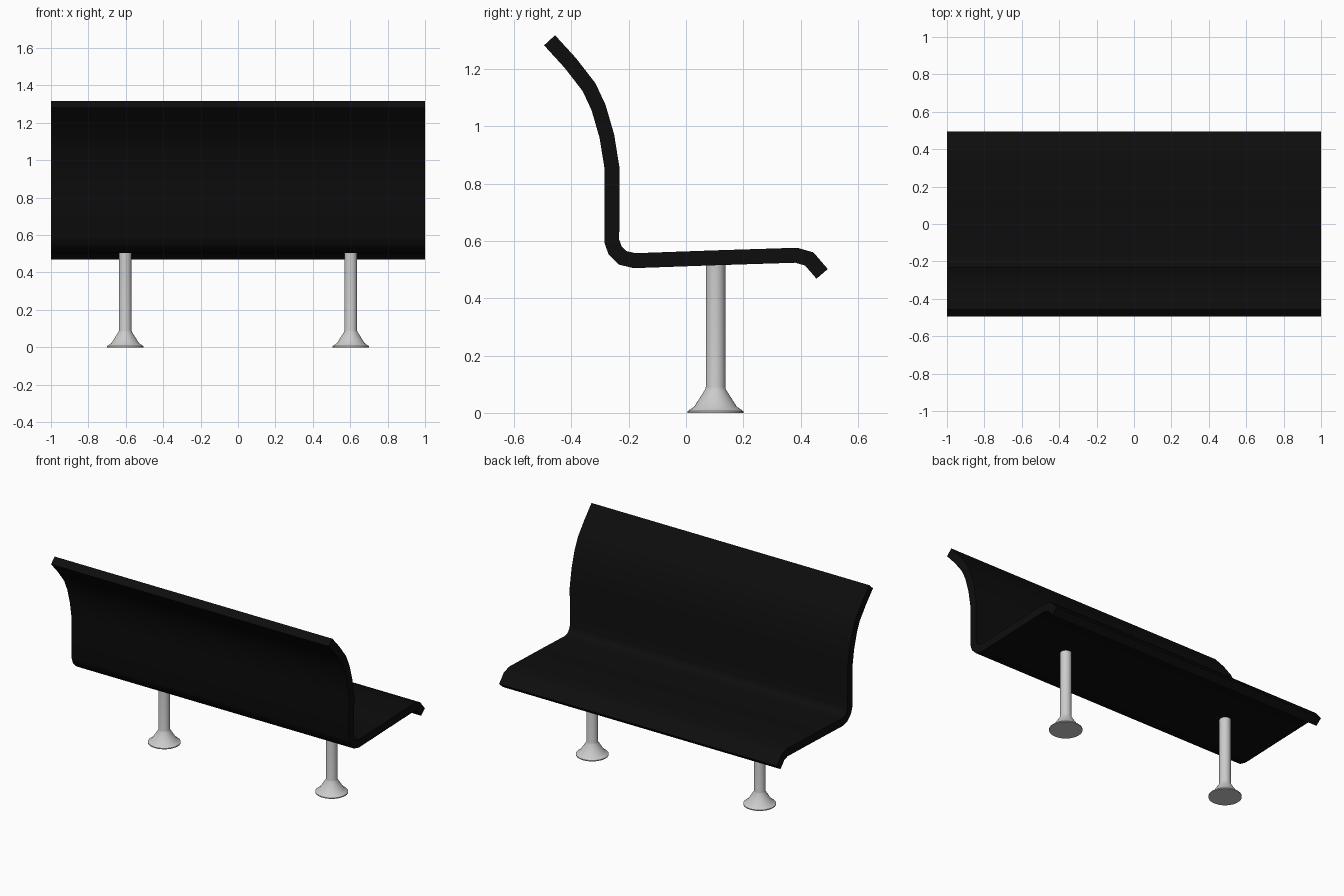
import bpy, bmesh, math
from mathutils import Vector

if "Cube" in bpy.data.objects:
    bpy.data.objects.remove(bpy.data.objects["Cube"])


def finish(bm, name, angle):
    bmesh.ops.recalc_face_normals(bm, faces=bm.faces)
    mesh = bpy.data.meshes.new(name)
    bm.to_mesh(mesh)
    bm.free()
    obj = bpy.data.objects.new(name, mesh)
    bpy.context.collection.objects.link(obj)
    bpy.ops.object.select_all(action='DESELECT')
    obj.select_set(True)
    bpy.context.view_layer.objects.active = obj
    bpy.ops.object.shade_smooth_by_angle(angle=math.radians(angle))
    return obj


def offset(path, d):
    """Mitred parallel of an open 2D path."""
    result = []
    for i, p in enumerate(path):
        a = (p - path[i - 1]).normalized() if i else None
        b = (path[i + 1] - p).normalized() if i < len(path) - 1 else None
        a, b = a or b, b or a
        n1, n2 = Vector((-a.y, a.x)), Vector((-b.y, b.x))
        m = (n1 + n2).normalized()
        result.append(p + m * d / m.dot(n1))
    return result


# Seat and backrest: one bent sheet, centre line in (y, z)
line = [Vector(p) for p in (
    (-0.476, 1.300), (-0.403, 1.220), (-0.338, 1.136), (-0.305, 1.065),
    (-0.276, 0.965), (-0.258, 0.853), (-0.259, 0.600), (-0.248, 0.568),
    (-0.221, 0.541), (-0.180, 0.531), (0.100, 0.541), (0.385, 0.550),
    (0.430, 0.537), (0.475, 0.485))]
left, right = offset(line, 0.026), offset(line, -0.026)
bm = bmesh.new()
rings = [[bm.verts.new((x, p.x, p.y)) for x, p in
          ((-1, a), (1, a), (1, b), (-1, b))] for a, b in zip(left, right)]
for r, s in zip(rings, rings[1:]):
    for i in range(4):
        j = (i + 1) % 4
        bm.faces.new((r[i], r[j], s[j], s[i]))
bm.faces.new(rings[0])
bm.faces.new(rings[-1])
seat = finish(bm, "seat_and_backrest", 40)
black = bpy.data.materials.new("black")
black.diffuse_color = (0.004, 0.004, 0.004, 1)
black.use_nodes = True
black.node_tree.nodes["Principled BSDF"].inputs["Base Color"].default_value = black.diffuse_color
seat.data.materials.append(black)

# Legs: turned posts with flared feet
profile = [(0.097, 0), (0.097, 0.006), (0.090, 0.011), (0.074, 0.022),
           (0.036, 0.082), (0.034, 0.090), (0.034, 0.530)]
SIDES = 32
for name, x in (("left_leg", -0.603), ("right_leg", 0.603)):
    bm = bmesh.new()
    rings = [[bm.verts.new((x + r * math.cos(math.tau * k / SIDES),
                            0.103 + r * math.sin(math.tau * k / SIDES), z))
              for k in range(SIDES)] for r, z in profile]
    for r, s in zip(rings, rings[1:]):
        for i in range(SIDES):
            j = (i + 1) % SIDES
            bm.faces.new((r[i], r[j], s[j], s[i]))
    bm.faces.new(rings[0])
    bm.faces.new(rings[-1])
    finish(bm, name, 30)
